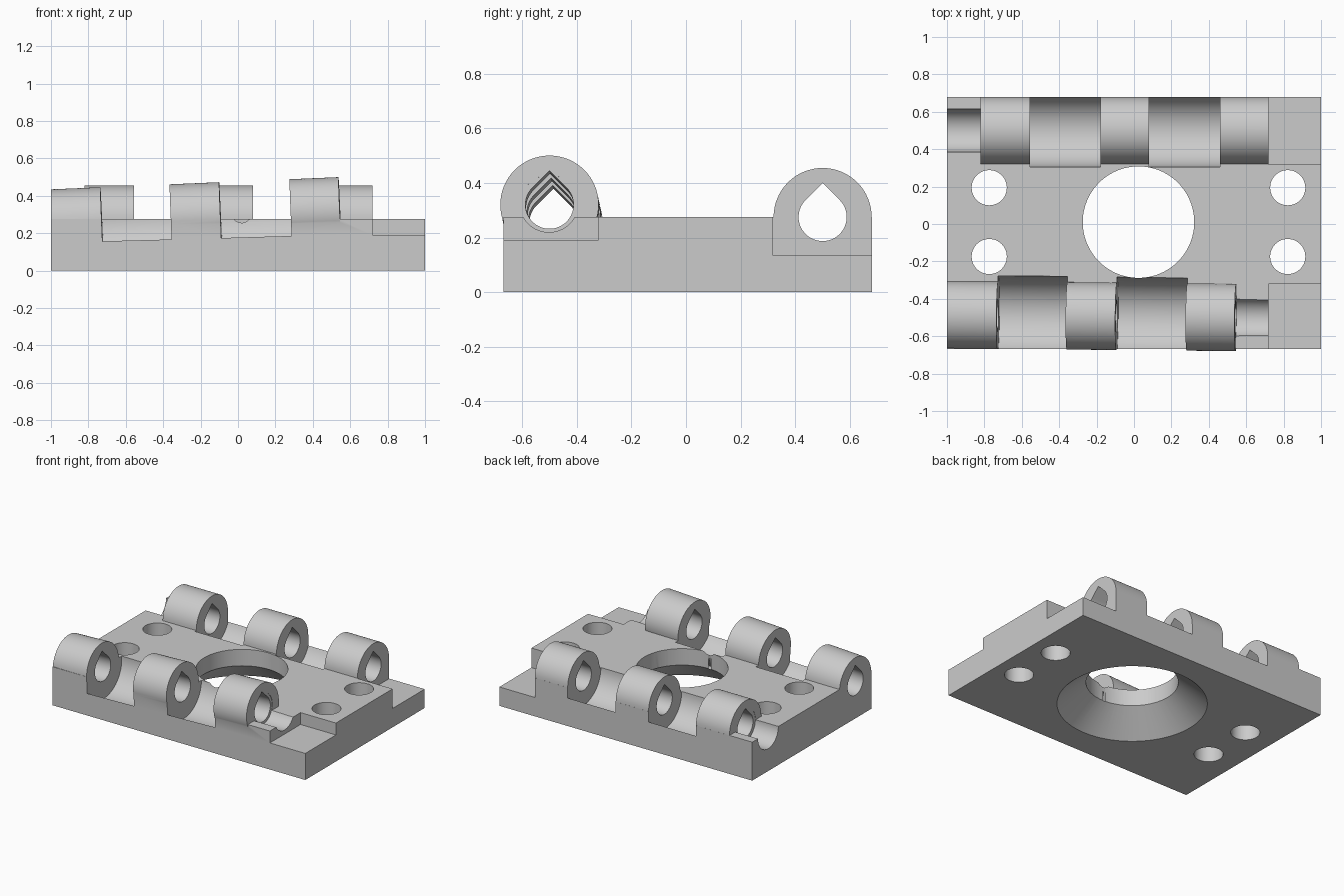
import bpy, bmesh, math
from mathutils import Vector

if "Cube" in bpy.data.objects:
    bpy.data.objects.remove(bpy.data.objects["Cube"], do_unlink=True)

TOP = 0.275
grey = bpy.data.materials.new("plain grey")
grey.use_nodes = True
grey.diffuse_color = (0.6, 0.6, 0.6, 1)
grey.node_tree.nodes["Principled BSDF"].inputs["Base Color"].default_value = (0.6, 0.6, 0.6, 1)


def make(name, bm):
    bmesh.ops.recalc_face_normals(bm, faces=bm.faces)
    mesh = bpy.data.meshes.new(name)
    bm.to_mesh(mesh)
    bm.free()
    mesh.materials.append(grey)
    obj = bpy.data.objects.new(name, mesh)
    bpy.context.collection.objects.link(obj)
    return obj


def box(name, low, high):
    bm = bmesh.new()
    bmesh.ops.create_cube(bm, size=1)
    for v in bm.verts:
        v.co = [l + (h - l) * (c + 0.5) for l, h, c in zip(low, high, v.co)]
    return make(name, bm)


def rod(name, start, end, r0, r1=None, teardrop=False, flat_start=False, sides=64):
    """Solid between two points; teardrop raises a 45 degree peak, flat_start ends it square to x."""
    start, end = Vector(start), Vector(end)
    d = (end - start).normalized()
    side = (Vector((0, 1, 0)) if abs(d.z) > 0.9 else Vector((0, 0, 1))).cross(d).normalized()
    up = d.cross(side)
    bm = bmesh.new()
    rings = []
    for centre, r in ((start, r0), (end, r1 or r0)):
        ring = []
        for i in range(sides):
            a = 2 * math.pi * i / sides
            u, w = math.cos(a), math.sin(a)
            if teardrop and w > 0.708:
                w = math.sqrt(2) - abs(u)
            ring.append(bm.verts.new(centre + side * u * r + up * w * r))
        rings.append(ring)
    if flat_start:
        for v in rings[0]:
            v.co -= d * ((v.co.x - start.x) / d.x)
    for i in range(sides):
        j = (i + 1) % sides
        bm.faces.new((rings[0][i], rings[0][j], rings[1][j], rings[1][i]))
    for ring in rings:
        bm.faces.new(ring)
    return make(name, bm)


def combine(body, tool, operation="DIFFERENCE"):
    mod = body.modifiers.new(tool.name, "BOOLEAN")
    mod.operation, mod.solver, mod.object = operation, "EXACT", tool
    bpy.context.view_layer.objects.active = body
    bpy.ops.object.modifier_apply(modifier=mod.name)
    bpy.data.objects.remove(tool, do_unlink=True)


def back_axis(x):
    return (x, 0.5, TOP)


def front_axis(x):
    # the front hinge line climbs slightly and drifts outward
    return (x, -0.4945 - 0.0095 * x, 0.297 + 0.0425 * x)


plate = box("hinge_plate", (-1, -0.668, 0), (1, 0.68, TOP))

# hinge barrels
combine(plate, rod("back_barrel", back_axis(-0.82), back_axis(0.8), 0.1795), "UNION")
combine(plate, rod("front_barrel", front_axis(-1), front_axis(0.545), 0.18, flat_start=True), "UNION")

# clearance between the knuckles
for a, b in ((-0.555, -0.18), (0.08, 0.46)):
    combine(plate, rod("back_gap", back_axis(a), back_axis(b), 0.195))
for a, b in ((-0.728, -0.358), (-0.093, 0.283)):
    combine(plate, rod("front_gap", front_axis(a), front_axis(b), 0.211))

# pin holes and the open grooves at their ends
combine(plate, rod("back_pin_hole", back_axis(-1.1), back_axis(1.1), 0.088, teardrop=True))
combine(plate, rod("front_pin_hole", front_axis(-1.1), front_axis(0.6), 0.088, teardrop=True))
combine(plate, rod("back_groove", back_axis(-1.1), back_axis(-0.818), 0.115))
combine(plate, rod("front_groove", front_axis(0.543), front_axis(0.8), 0.108))

# lowered corners
combine(plate, box("back_step", (0.72, 0.318, 0.135), (1.2, 0.9, 0.9)))
combine(plate, box("front_step", (0.72, -0.9, 0.19), (1.2, -0.322, 0.9)))

# central opening, flared underneath
cx, cy = 0.024, 0.01
combine(plate, rod("centre_hole", (cx, cy, -0.1), (cx, cy, 0.5), 0.298, sides=96))
flare = 0.185 / 0.156
combine(plate, rod("centre_flare", (cx, cy, -0.05), (cx, cy, 0.17),
                   0.485 + 0.05 * flare, 0.485 - 0.17 * flare, sides=96))

# screw holes
for sx in (-1, 1):
    for sy in (-1, 1):
        x, y = cx + sx * 0.798, cy + sy * 0.184
        combine(plate, rod("screw_hole", (x, y, -0.1), (x, y, 0.5), 0.094, sides=48))

bpy.ops.object.select_all(action="DESELECT")
plate.select_set(True)
bpy.context.view_layer.objects.active = plate
bpy.ops.object.shade_smooth_by_angle(angle=math.radians(30))
